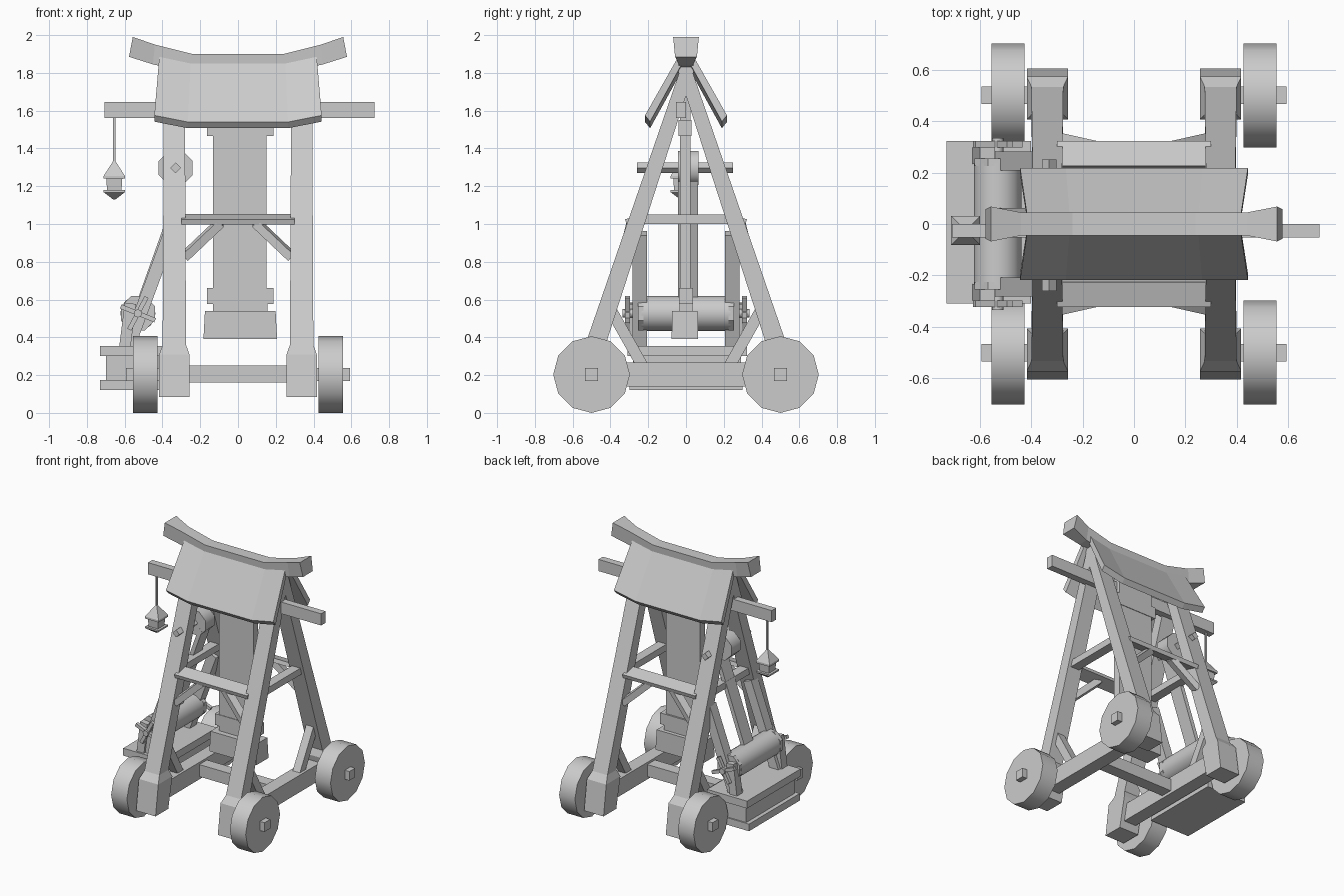
import bpy, bmesh, math
from mathutils import Vector

if "Cube" in bpy.data.objects:
    bpy.data.objects.remove(bpy.data.objects["Cube"])

GREY = (0.6, 0.6, 0.6, 1)
mat = bpy.data.materials.new("plain grey")
mat.use_nodes = True
mat.diffuse_color = GREY
mat.node_tree.nodes["Principled BSDF"].inputs["Base Color"].default_value = GREY


def loft(name, rings, smooth=False):
    """Skin a closed solid through rings of equal point count."""
    bm = bmesh.new()
    loops = [[bm.verts.new(p) for p in ring] for ring in rings]
    n = len(loops[0])
    for a, b in zip(loops, loops[1:]):
        for i in range(n):
            j = (i + 1) % n
            bm.faces.new((a[i], a[j], b[j], b[i]))
    bm.faces.new(loops[0])
    bm.faces.new(loops[-1])
    bmesh.ops.recalc_face_normals(bm, faces=bm.faces)
    mesh = bpy.data.meshes.new(name)
    bm.to_mesh(mesh)
    bm.free()
    mesh.materials.append(mat)
    ob = bpy.data.objects.new(name, mesh)
    bpy.context.collection.objects.link(ob)
    if smooth:
        bpy.ops.object.select_all(action='DESELECT')
        ob.select_set(True)
        bpy.context.view_layer.objects.active = ob
        bpy.ops.object.shade_smooth_by_angle(angle=math.radians(50))
    return ob


def rect(x, y, z, hx, hy):
    return [(x - hx, y - hy, z), (x + hx, y - hy, z), (x + hx, y + hy, z), (x - hx, y + hy, z)]


def box(name, x, y, z):
    """Box from (low, high) pairs."""
    cx, cy, hx, hy = sum(x) / 2, sum(y) / 2, (x[1] - x[0]) / 2, (y[1] - y[0]) / 2
    return loft(name, [rect(cx, cy, h, hx, hy) for h in z])


def beam(name, p, q, side, w, t):
    """Straight timber from p to q, w wide along side and t thick."""
    p, q, s = Vector(p), Vector(q), Vector(side).normalized()
    u = (q - p).cross(s).normalized()
    corners = [s * (w * a / 2) + u * (t * b / 2) for a, b in ((-1, -1), (1, -1), (1, 1), (-1, 1))]
    return loft(name, [[c + e for c in corners] for e in (p, q)])


def disc(name, axis, centre, r, ends, n, turn=0.0, smooth=True):
    """Cylinder along x or y; centre gives the other two coordinates."""
    rings = []
    for e in ends:
        ring = []
        for i in range(n):
            a = turn + math.tau * i / n
            u, v = centre[0] + r * math.cos(a), centre[1] + r * math.sin(a)
            ring.append((e, u, v) if axis == "x" else (u, e, v))
        rings.append(ring)
    return loft(name, rings, smooth)


SIDES = (-1, 1)
LEG_X = 0.337


def leg_y(z):
    return 0.473 - 0.334 * (z - 0.38)


# Legs with thick feet, wheels and axle stubs
for sx in SIDES:
    for sy in SIDES:
        x = sx * LEG_X
        loft("leg", [rect(x, sy * 0.53, 0.085, 0.08, 0.075),
                     rect(x, sy * 0.49, 0.31, 0.08, 0.083),
                     rect(x, sy * leg_y(0.36), 0.36, 0.062, 0.054),
                     rect(x, sy * leg_y(1.83), 1.83, 0.055, 0.037)])
        disc("wheel", "x", (sy * 0.5, 0.203), 0.203, (sx * 0.425, sx * 0.555), 12)
        box("axle", sorted((sx * 0.3, sx * 0.593)), (sy * 0.5 - 0.034, sy * 0.5 + 0.034), (0.17, 0.238))
        # Side braces from leg to sill
        beam("sill_brace", (x, sy * 0.4, 0.55), (x, sy * 0.225, 0.24), (1, 0, 0), 0.06, 0.06)
        # Braces under the upper crossbars
        beam("upper_brace", (sx * 0.28, sy * leg_y(0.83), 0.83), (sx * 0.09, sy * 0.28, 1.01),
             (0, 1, -0.33 * sy), 0.06, 0.045)
    # Side rails
    box("sill", (sx * LEG_X - 0.05, sx * LEG_X + 0.05), (-0.45, 0.45), (0.14, 0.267))
    box("side_rail", (sx * LEG_X - 0.035, sx * LEG_X + 0.035), (-0.26, 0.26), (1.0, 1.05))

# Crossbars
for sy in SIDES:
    beam("upper_crossbar", (-0.3, sy * 0.27, 1.025), (0.3, sy * 0.27, 1.025),
         (0, 1, -0.3 * sy), 0.1, 0.03)
box("lower_crossbar", (-0.3, 0.3), (-0.045, 0.045), (0.16, 0.25))

# Ridge beam, upswept and flared at the ends
ridge = []
for s, order in ((-1, (0, 1, 2)), (1, (2, 1, 0))):
    stations = [(0.557, 0.577, 1.99, 1.885, 0.068), (0.44, 0.45, 1.95, 1.845, 0.045),
                (0.24, 0.24, 1.90, 1.80, 0.045)]
    for k in order:
        xt, xb, zt, zb, w = stations[k]
        ridge.append([(s * xt, -w, zt), (s * xt, w, zt), (s * xb, w * 0.85, zb), (s * xb, -w * 0.85, zb)])
loft("ridge_beam", ridge)

# Two curved roof slopes
for sy in SIDES:
    rings = []
    for xt, xe, lift in ((-0.415, -0.443, 0.035), (-0.25, -0.265, 0), (0.25, 0.265, 0), (0.415, 0.443, 0.035)):
        rings.append([(xt, sy * 0.03, 1.87 + lift), (xe, sy * 0.217, 1.54 + lift),
                      (xe, sy * 0.19, 1.507 + lift), (xt, sy * 0.012, 1.83 + lift)])
    loft("roof_slope", rings)

# Hanging ram with collars and striking block
box("ram_post", (-0.133, 0.15), (-0.033, 0.024), (0.5, 1.84))
box("ram_cap", (-0.165, 0.187), (-0.04, 0.028), (1.465, 1.55))
box("ram_collar", (-0.165, 0.187), (-0.037, 0.037), (0.577, 0.66))
box("ram_neck", (-0.133, 0.157), (-0.034, 0.034), (0.53, 0.58))
loft("ram_block", [rect(0.012, -0.006, 0.39, 0.195, 0.07), rect(0.012, -0.006, 0.54, 0.187, 0.068)])

# Cross beam that carries the lantern
box("lantern_beam", (-0.707, 0.722), (-0.052, 0), (1.56, 1.647))

# Lantern
LX, LY = -0.655, -0.025
box("lantern_rod", (LX - 0.006, LX + 0.006), (LY - 0.006, LY + 0.006), (1.3, 1.58))
for part, levels in (("lantern_roof", ((1.24, 0.056), (1.255, 0.056), (1.333, 0.006))),
                     ("lantern_body", ((1.175, 0.038), (1.25, 0.043))),
                     ("lantern_base", ((1.13, 0.006), (1.168, 0.056), (1.18, 0.056)))):
    loft(part, [rect(LX, LY, z, h, h) for z, h in levels])

# Pulley between the legs
disc("pulley", "y", (-0.33, 1.297), 0.097, (-0.042, 0.065), 8, math.pi / 8)
disc("pulley_axle", "y", (-0.33, 1.297), 0.028, (-0.26, 0.25), 4, 0, False)

# Winch platform
box("platform_top", (-0.73, -0.4), (-0.31, 0.323), (0.3, 0.355))
box("platform_core", (-0.7, -0.42), (-0.28, 0.29), (0.17, 0.305))
box("platform_base", (-0.73, -0.4), (-0.3, 0.3), (0.122, 0.175))

# Winch drum, supports, handles and the belt to the pulley
WX, WZ = -0.53, 0.527
disc("winch_drum", "y", (WX, WZ), 0.093, (-0.236, 0.236), 16)
disc("winch_shaft", "y", (WX, WZ), 0.022, (-0.335, 0.335), 8)
for sy in SIDES:
    disc("winch_flange", "y", (WX, WZ), 0.098, (sy * 0.225, sy * 0.255), 8, math.pi / 8, False)
    beam("winch_strut", (-0.585, sy * 0.245, 0.34), (-0.36, sy * 0.245, 0.95), (0, 1, 0), 0.075, 0.07)
    beam("winch_prop", (-0.6, sy * 0.265, 0.34), (-0.57, sy * 0.265, 0.58), (0, 1, 0), 0.065, 0.06)
    for a in (math.radians(-22), math.radians(62)):
        dx, dz = 0.098 * math.cos(a), 0.098 * math.sin(a)
        beam("winch_handle", (WX - dx, sy * 0.31, WZ - dz), (WX + dx, sy * 0.31, WZ + dz), (0, 1, 0), 0.025, 0.024)
beam("winch_belt", (-0.53, 0.01, 0.56), (-0.28, 0.01, 1.26), (0, 1, 0), 0.105, 0.03)
